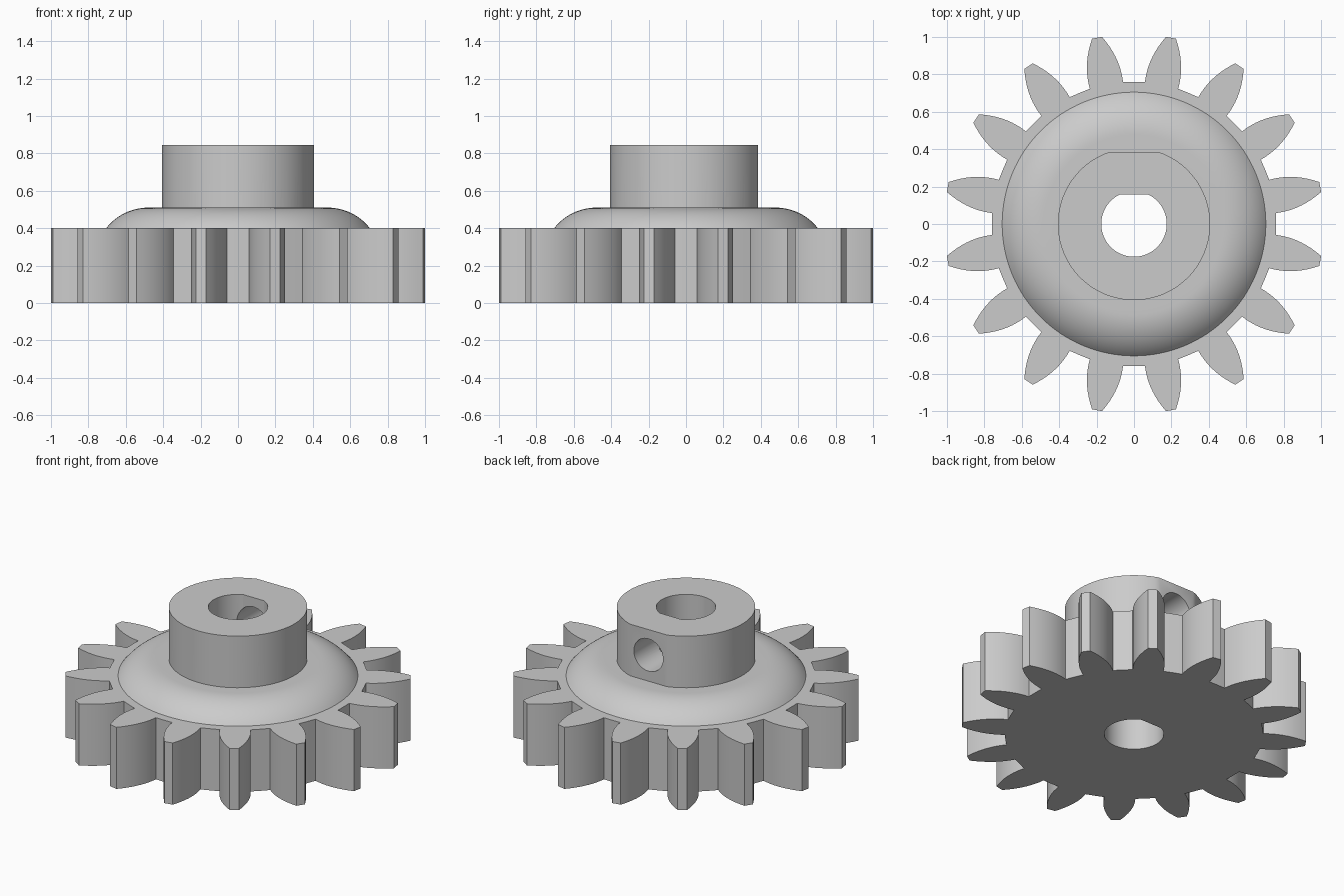
import bpy
import bmesh
import math
from mathutils import Matrix, Vector

cube = bpy.data.objects.get("Cube")
if cube:
    bpy.data.objects.remove(cube, do_unlink=True)

TEETH = 16
ROOT, TIP = 0.755, 1.015
GEAR_TOP, DOME_TOP, HUB_TOP = 0.4, 0.51, 0.845

grey = bpy.data.materials.new("light grey plastic")
grey.use_nodes = True
colour = (0.6, 0.6, 0.6, 1)
grey.diffuse_color = colour
grey.node_tree.nodes["Principled BSDF"].inputs["Base Color"].default_value = colour


def make_object(name, bm):
    bmesh.ops.recalc_face_normals(bm, faces=bm.faces)
    mesh = bpy.data.meshes.new(name)
    bm.to_mesh(mesh)
    bm.free()
    mesh.materials.append(grey)
    obj = bpy.data.objects.new(name, mesh)
    bpy.context.collection.objects.link(obj)
    return obj


def prism(name, outline, bottom, top):
    """Extrude a flat outline upwards."""
    bm = bmesh.new()
    face = bm.faces.new([bm.verts.new((x, y, bottom)) for x, y in outline])
    moved = bmesh.ops.extrude_face_region(bm, geom=[face])["geom"]
    verts = [v for v in moved if isinstance(v, bmesh.types.BMVert)]
    bmesh.ops.translate(bm, verts=verts, vec=(0, 0, top - bottom))
    return make_object(name, bm)


def flatted_circle(radius, flat, segments=96):
    """Circle with its +y side cut off straight."""
    start = math.asin(flat / radius)
    sweep = math.pi + 2 * start
    angles = [start - sweep * i / segments for i in range(segments + 1)]
    return [(radius * math.cos(a), radius * math.sin(a)) for a in angles]


def lathe(name, profile, steps=128):
    bm = bmesh.new()
    verts = [bm.verts.new((r, 0, z)) for r, z in profile]
    edges = [bm.edges.new(pair) for pair in zip(verts, verts[1:])]
    bmesh.ops.spin(bm, geom=verts + edges, cent=(0, 0, 0), axis=(0, 0, 1),
                   angle=2 * math.pi, steps=steps)
    bmesh.ops.remove_doubles(bm, verts=bm.verts, dist=0.0001)
    return make_object(name, bm)


def combine(target, other, operation):
    mod = target.modifiers.new(operation.lower(), 'BOOLEAN')
    mod.operation = operation
    mod.solver = 'EXACT'
    mod.object = other
    bpy.ops.object.select_all(action='DESELECT')
    bpy.context.view_layer.objects.active = target
    target.select_set(True)
    bpy.ops.object.modifier_apply(modifier=mod.name)
    bpy.data.objects.remove(other, do_unlink=True)


# Toothed wheel: curved flanks that narrow to a blunt tip
def half_width(r):
    return 0.092 - 0.065 * ((r - 0.79) / (TIP - 0.79)) ** 2


radii = [ROOT + (TIP - ROOT) * i / 9 for i in range(10)]
flank = [Vector((r, half_width(r))) for r in radii]
tooth = [Vector((p.x, -p.y)) for p in flank] + flank[::-1]
outline = []
for i in range(TEETH):
    turn = Matrix.Rotation((i + 0.5) * 2 * math.pi / TEETH, 2)
    outline += [turn @ p for p in tooth]
    # middle of the gap floor
    mid = (i + 1) * 2 * math.pi / TEETH
    outline.append(Vector((math.cos(mid), math.sin(mid))) * 0.759)
gear = prism("toothed_wheel_with_hub", outline, 0, GEAR_TOP)

# Domed shoulder: rounded rim rising to a flat top
arc_radius, arc_start = 0.285, 0.48
rim_angle = math.acos(1 - (DOME_TOP - GEAR_TOP) / arc_radius)
profile = [(0, DOME_TOP)]
for i in range(15):
    a = rim_angle * i / 14
    profile.append((arc_start + arc_radius * math.sin(a),
                    DOME_TOP - arc_radius * (1 - math.cos(a))))
profile += [(profile[-1][0], 0.2), (0, 0.2)]
combine(gear, lathe("domed_shoulder", profile), 'UNION')

# Hub with a flat on its back
combine(gear, prism("hub", flatted_circle(0.407, 0.385), 0.3, HUB_TOP), 'UNION')

# D-shaped shaft bore
combine(gear, prism("shaft_bore", flatted_circle(0.175, 0.158), -0.2, 1.1), 'DIFFERENCE')

# Set-screw hole through the flat
bm = bmesh.new()
place = Matrix.Translation((0, 0.3, 0.68)) @ Matrix.Rotation(math.pi / 2, 4, 'X')
bmesh.ops.create_cone(bm, cap_ends=True, segments=48, radius1=0.105,
                      radius2=0.105, depth=0.6, matrix=place)
combine(gear, make_object("screw_hole", bm), 'DIFFERENCE')

bpy.ops.object.select_all(action='DESELECT')
bpy.context.view_layer.objects.active = gear
gear.select_set(True)
bpy.ops.object.shade_smooth_by_angle(angle=math.radians(25))
